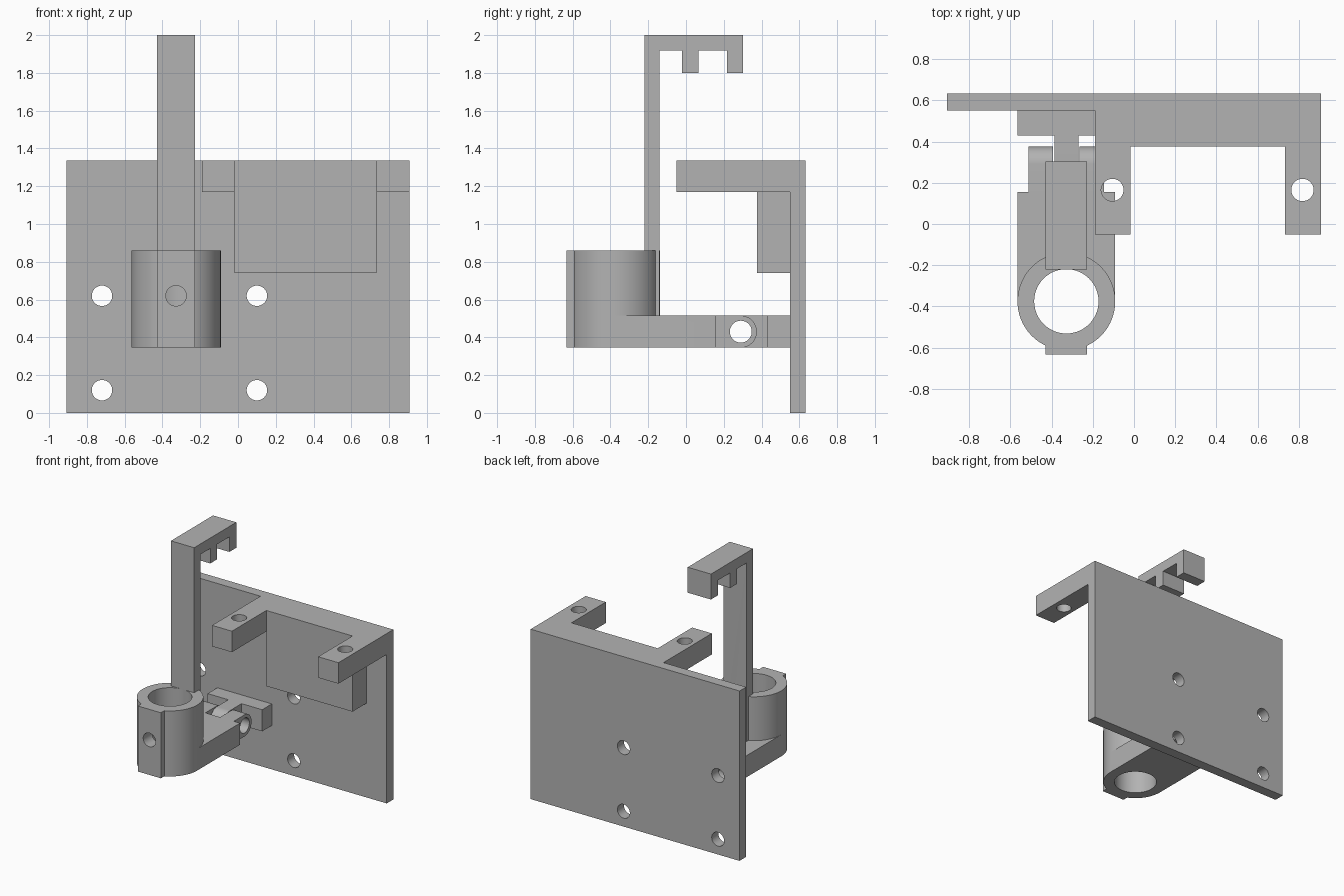
import bpy, bmesh, math
from mathutils import Vector

cube = bpy.data.objects.get("Cube")
if cube:
    bpy.data.objects.remove(cube, do_unlink=True)

grey = bpy.data.materials.new("plain grey")
grey.use_nodes = True
COLOUR = (0.45, 0.45, 0.45, 1)
grey.diffuse_color = COLOUR
grey.node_tree.nodes["Principled BSDF"].inputs["Base Color"].default_value = COLOUR

PLACE = {
    "x": lambda a, b, t: Vector((t, a, b)),
    "y": lambda a, b, t: Vector((a, t, b)),
    "z": lambda a, b, t: Vector((a, b, t)),
}


def prism(name, profile, axis, lo, hi):
    """Extrude a closed 2D profile along an axis from lo to hi."""
    place = PLACE[axis]
    bm = bmesh.new()
    face = bm.faces.new([bm.verts.new(place(a, b, lo)) for a, b in profile])
    result = bmesh.ops.extrude_face_region(bm, geom=[face])
    moved = [g for g in result["geom"] if isinstance(g, bmesh.types.BMVert)]
    bmesh.ops.translate(bm, verts=moved, vec=place(0, 0, hi - lo))
    bmesh.ops.recalc_face_normals(bm, faces=bm.faces)
    mesh = bpy.data.meshes.new(name)
    bm.to_mesh(mesh)
    bm.free()
    mesh.materials.append(grey)
    obj = bpy.data.objects.new(name, mesh)
    bpy.context.collection.objects.link(obj)
    return obj


def box(name, x, y, z):
    return prism(name, [(x[0], y[0]), (x[1], y[0]), (x[1], y[1]), (x[0], y[1])], "z", *z)


def arc(a, b, r, start=0, end=360, steps=64):
    """Points on an arc; a full turn leaves out the repeated last point."""
    count = steps if end - start == 360 else steps + 1
    angles = [math.radians(start + (end - start) * i / steps) for i in range(count)]
    return [(a + r * math.cos(t), b + r * math.sin(t)) for t in angles]


def combine(target, others, operation):
    """Apply a boolean with each helper, then remove the helper."""
    for other in others:
        other.hide_render = True
        mod = target.modifiers.new(operation.lower(), "BOOLEAN")
        mod.operation, mod.solver, mod.object = operation, "EXACT", other
        bpy.ops.object.select_all(action="DESELECT")
        bpy.context.view_layer.objects.active = target
        target.select_set(True)
        bpy.ops.object.modifier_apply(modifier=mod.name)
        bpy.data.objects.remove(other, do_unlink=True)


def finish(obj):
    bpy.ops.object.select_all(action="DESELECT")
    bpy.context.view_layer.objects.active = obj
    obj.select_set(True)
    bpy.ops.object.shade_smooth_by_angle(angle=math.radians(30))


# Shared sizes
MID = -0.328                    # centre line of the clamp and hinge
BORE_Y = -0.375
LOW, HIGH, RIM = 0.345, 0.515, 0.86
HOLE = 0.054
PIVOT = (0.29, 0.43)            # hinge axis in y, z
TAB = 0.085


def pivot_hole():
    return prism("pivot_cutter", arc(*PIVOT, 0.058), "x", -0.8, 0.2)


# Mounting plate with forked shelf, spacer block and hinge tongue
plate = box("mounting_plate", (-0.908, 0.908), (0.55, 0.632), (0, 1.335))
fork = [(-0.19, -0.05), (-0.018, -0.05), (-0.018, 0.377), (0.732, 0.377),
        (0.732, -0.05), (0.908, -0.05), (0.908, 0.6), (-0.19, 0.6)]
tongue_profile = arc(*PIVOT, TAB, 90, 270, 32) + [(0.45, LOW), (0.45, HIGH)]
combine(plate, [
    prism("shelf_fork", fork, "z", 1.17, 1.335),
    box("spacer_block", (-0.018, 0.732), (0.377, 0.6), (0.74, 1.25)),
    box("hinge_base", (MID - 0.237, MID + 0.237), (0.43, 0.6), (LOW, HIGH)),
    prism("hinge_tongue", tongue_profile, "x", MID - 0.058, MID + 0.058),
], "UNION")
cutters = [prism("screw_cutter", arc(x, z, HOLE), "y", 0.5, 0.7)
           for x in (-0.72, 0.1) for z in (0.12, 0.62)]
cutters += [prism("shelf_cutter", arc(x, 0.165, HOLE), "z", 1.1, 1.4)
            for x in (-0.105, 0.817)]
combine(plate, cutters + [pivot_hole()], "DIFFERENCE")
finish(plate)

# Clamp ring with its arm, hinge prongs, front boss and hooked post
clamp = prism("clamp_bracket", arc(MID, BORE_Y, 0.237, steps=96), "z", LOW, RIM)
prong = arc(*PIVOT, TAB, -90, 90, 32) + [(0.1, HIGH), (0.1, LOW)]
hook = [(-0.22, HIGH - 0.05), (-0.14, HIGH - 0.05), (-0.14, 1.918), (-0.02, 1.918),
        (-0.02, 1.8), (0.065, 1.8), (0.065, 1.918), (0.217, 1.918),
        (0.217, 1.8), (0.303, 1.8), (0.303, 2), (-0.22, 2)]
combine(clamp, [
    box("arm", (MID - 0.237, MID + 0.237), (BORE_Y, 0.155), (LOW, HIGH)),
    prism("left_prong", prong, "x", MID + 0.064, MID + 0.183),
    prism("right_prong", prong, "x", MID - 0.183, MID - 0.064),
    box("boss", (MID - 0.1, MID + 0.1), (-0.632, -0.5), (LOW, RIM)),
    prism("hooked_post", hook, "x", MID - 0.101, MID + 0.101),
], "UNION")
combine(clamp, [
    prism("bore_cutter", arc(MID, BORE_Y, 0.156, steps=96), "z", 0.2, RIM),
    prism("set_screw_cutter", arc(MID, 0.62, HOLE), "y", -0.8, BORE_Y),
    pivot_hole(),
], "DIFFERENCE")
finish(clamp)
